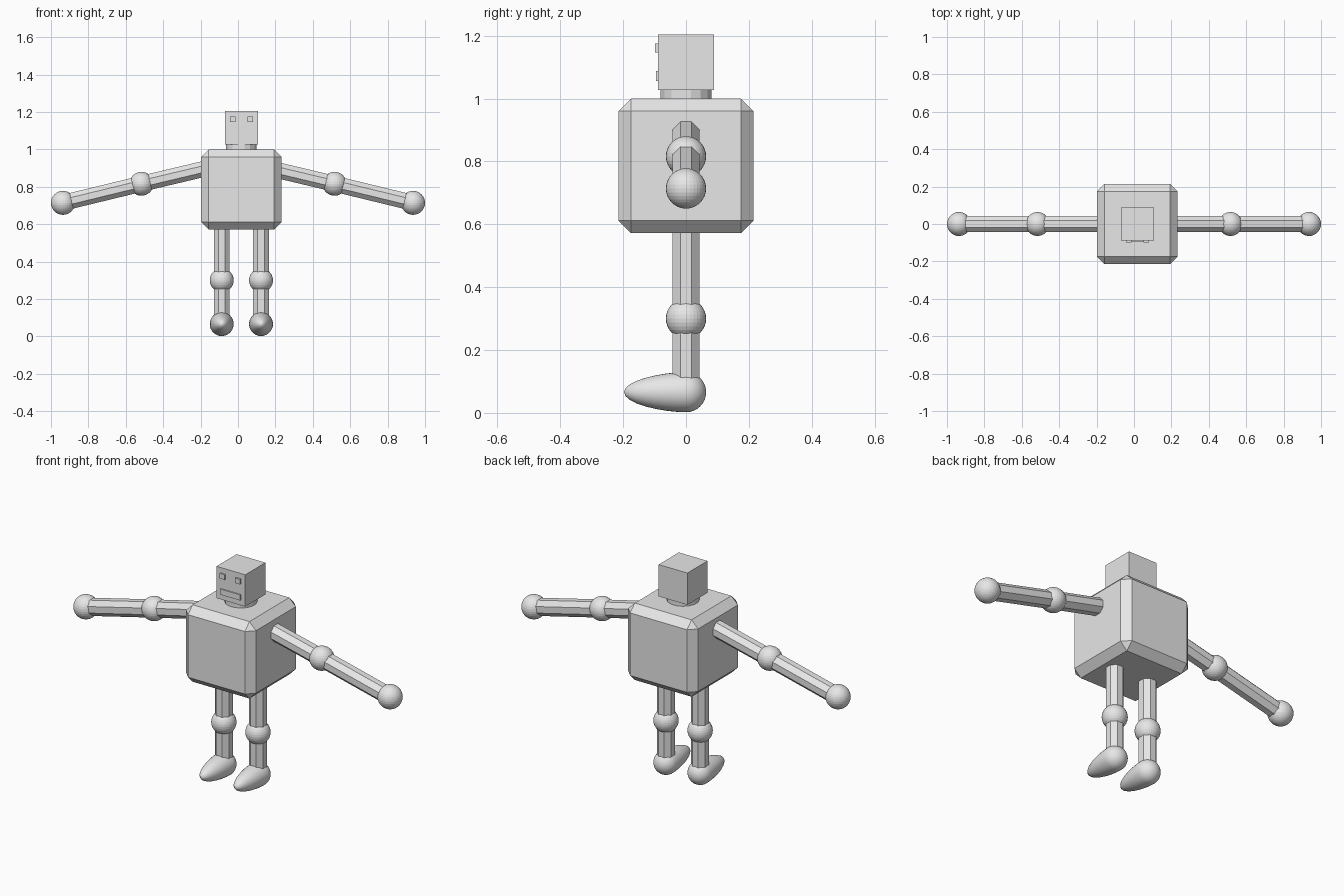
import bpy
from math import pi
from mathutils import Vector, Matrix

if "Cube" in bpy.data.objects:
    bpy.data.objects.remove(bpy.data.objects["Cube"], do_unlink=True)

grey = bpy.data.materials.new("light_grey")
grey.use_nodes = True
grey.diffuse_color = (0.8, 0.8, 0.8, 1)
grey.node_tree.nodes["Principled BSDF"].inputs["Base Color"].default_value = grey.diffuse_color

CX = 0.018      # centre line of torso, head and legs
LIMB = 0.046    # limb radius
BALL = 0.064    # joint radius


def finish(name):
    ob = bpy.context.object
    ob.name = name
    ob.data.materials.append(grey)
    return ob


def box(name, centre, size):
    bpy.ops.mesh.primitive_cube_add(size=1, location=centre)
    ob = finish(name)
    ob.data.transform(Matrix.Diagonal((*size, 1)))
    return ob


def ball(name, centre, radius=BALL):
    bpy.ops.mesh.primitive_uv_sphere_add(segments=32, ring_count=16, radius=radius, location=centre)
    return finish(name)


def rod(name, start, end, radius=LIMB, sides=8):
    a, b = Vector(start), Vector(end)
    bpy.ops.mesh.primitive_cylinder_add(vertices=sides, radius=radius, depth=(b - a).length,
                                        location=(a + b) / 2)
    ob = finish(name)
    # turn a flat side outward, then aim the rod along its path
    ob.data.transform(Matrix.Rotation(pi / sides, 4, 'Z'))
    ob.rotation_mode = 'QUATERNION'
    ob.rotation_quaternion = Vector((0, 0, 1)).rotation_difference(b - a)
    return ob


def foot(name, x):
    # ball drawn out forward into a blunt point
    ob = ball(name, (x, 0, 0.066))
    ob.data.transform(Matrix.Rotation(pi / 2, 4, 'X'))
    for v in ob.data.vertices:
        if v.co.y < 0:
            t = min(1, -v.co.y / BALL)
            v.co.y *= 1 + 2.08 * t ** 0.3
    ob.data.shade_smooth()


# Torso with chamfered edges
torso = box("torso", (CX, 0, 0.786), (0.43, 0.43, 0.428))
bevel = torso.modifiers.new("chamfer", 'BEVEL')
bevel.width = 0.04
bevel.segments = 1

# Neck, head and face
rod("neck", (CX, 0, 0.98), (CX, 0, 1.04), 0.083, 16)
box("head", (CX, 0, 1.1155), (0.177, 0.177, 0.177))
box("mouth", (CX, -0.088, 1.072), (0.122, 0.015, 0.031))

for side, s in (("left", 1), ("right", -1)):
    box(side + "_eye", (CX + s * 0.047, -0.088, 1.161), (0.03, 0.02, 0.028))

    # Arm
    shoulder = (s * 0.12, 0, 0.91)
    elbow = (s * 0.516, 0, 0.816)
    hand = (s * 0.936, 0, 0.714)
    rod(side + "_upper_arm", shoulder, elbow)
    ball(side + "_elbow", elbow)
    rod(side + "_forearm", elbow, hand)
    ball(side + "_hand", hand)

    # Leg
    x = CX + s * 0.105
    rod(side + "_thigh", (x, 0, 0.62), (x, 0, 0.3))
    ball(side + "_knee", (x, 0, 0.3))
    rod(side + "_shin", (x, 0, 0.3), (x, 0, 0.07))
    foot(side + "_foot", x)
